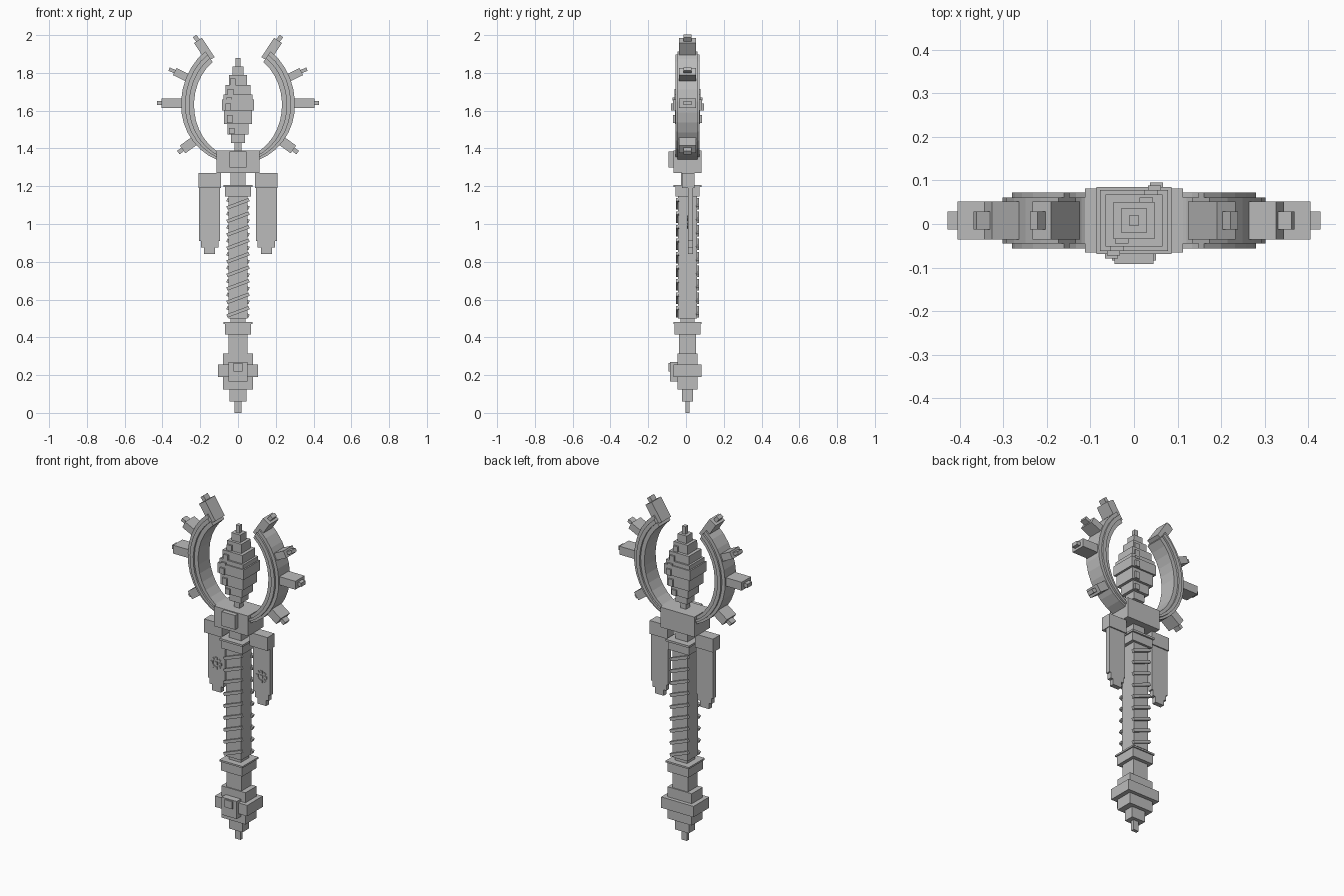
import bpy, bmesh, math
from mathutils import Matrix, Vector

if "Cube" in bpy.data.objects:
    bpy.data.objects.remove(bpy.data.objects["Cube"], do_unlink=True)

stone = bpy.data.materials.new("grey stone")
stone.use_nodes = True
GREY = (0.5, 0.5, 0.5, 1)
stone.diffuse_color = GREY
stone.node_tree.nodes["Principled BSDF"].inputs["Base Color"].default_value = GREY

AXIS_Y = 0.008  # depth of the shaft axis


def finish(name, bm):
    bmesh.ops.recalc_face_normals(bm, faces=bm.faces[:])
    mesh = bpy.data.meshes.new(name)
    bm.to_mesh(mesh)
    bm.free()
    mesh.materials.append(stone)
    obj = bpy.data.objects.new(name, mesh)
    bpy.context.collection.objects.link(obj)
    return obj


def add_box(bm, centre, size, angle=0.0):
    """Box turned by angle about the depth axis."""
    m = (Matrix.Translation(centre) @ Matrix.Rotation(-angle, 4, 'Y')
         @ Matrix.Diagonal((*size, 1)))
    bmesh.ops.create_cube(bm, size=1, matrix=m)


def tiers(name, rows):
    """Stack of centred blocks: bottom, top, half width, half depth."""
    bm = bmesh.new()
    for z0, z1, hx, hy in rows:
        add_box(bm, (0, AXIS_Y, (z0 + z1) / 2), (2 * hx, 2 * hy, z1 - z0))
    return finish(name, bm)


def plate(name, hx, z0, z1, y0, y1):
    bm = bmesh.new()
    add_box(bm, (0, (y0 + y1) / 2, (z0 + z1) / 2), (2 * hx, y1 - y0, z1 - z0))
    return finish(name, bm)


# Pommel with its stepped tip and front boss
tiers("pommel", [(0, .06, .018, .01), (.06, .125, .045, .03), (.125, .19, .08, .052),
                 (.19, .255, .107, .074), (.255, .315, .08, .052)])
plate("pommel_boss", .05, .165, .27, -.084, -.04)
plate("pommel_stud", .025, .22, .265, -.092, -.08)

# Shaft, collars and head block
tiers("lower_neck", [(.31, .415, .05, .046)])
tiers("lower_collar", [(.415, .475, .07, .068), (.47, .48, .077, .075), (.48, .505, .04, .038)])
tiers("grip", [(.5, 1.145, .05, .05)])
tiers("upper_collar", [(1.145, 1.2, .07, .064), (1.195, 1.207, .077, .074)])
tiers("upper_neck", [(1.2, 1.28, .04, .035)])
tiers("head_block", [(1.27, 1.39, .113, .074)])
plate("head_boss", .045, 1.3, 1.385, -.092, -.05)

# Slanted binding on the front and back of the grip
bm = bmesh.new()
for i in range(9):
    z = .535 + i * .0715
    for side in (-1, 1):
        add_box(bm, (0, AXIS_Y + side * .053, z), (.125, .016, .018), -side * .36)
finish("grip_binding", bm)


# Open ring: a wide middle band over a thinner core
def ring(name, a_in, a_out, half_depth, steps=28):
    bm = bmesh.new()
    loops = []
    for i in range(steps + 1):
        t = math.radians(55 - 290 * i / steps)
        loop = []
        for a, y in ((a_in, -1), (a_out, -1), (a_out, 1), (a_in, 1)):
            b = a + .045 if math.sin(t) > 0 else a + .045 - (a - .233) * .5
            loop.append(bm.verts.new((a * math.cos(t), AXIS_Y + y * half_depth,
                                      1.63 + b * math.sin(t))))
        loops.append(loop)
    for p, q in zip(loops, loops[1:]):
        for k in range(4):
            n = (k + 1) % 4
            bm.faces.new((p[k], p[n], q[n], q[k]))
    bm.faces.new(loops[0])
    bm.faces.new(loops[-1])
    finish(name, bm)


ring("ring_core", .233, .302, .053)
ring("ring_band", .258, .281, .064)

# Spikes around the ring: start, shoulder, tip and width
SPIKES = [("upper", (.145, 1.87), (.212, 1.972), (.23, 1.995), .05),
          ("high", (.255, 1.768), (.335, 1.807), (.365, 1.82), .042),
          ("middle", (.28, 1.64), (.405, 1.64), (.428, 1.64), .05),
          ("lower", (.235, 1.437), (.293, 1.395), (.316, 1.378), .05)]
for label, start, shoulder, tip, width in SPIKES:
    for side, word in ((1, "left"), (-1, "right")):
        bm = bmesh.new()
        for a, b, w, depth in ((start, shoulder, width, .088), (shoulder, tip, width * .45, .042)):
            a, b = Vector((a[0] * side, a[1])), Vector((b[0] * side, b[1]))
            d, c = b - a, (a + b) / 2
            add_box(bm, (c.x, AXIS_Y, c.y), (d.length, depth, w), math.atan2(d.y, d.x))
        finish(f"{label}_spike_{word}", bm)

# Stepped flame, with small chips on two opposite corners
flame = [(1.385, 1.43, .018, .018), (1.43, 1.475, .038, .036), (1.475, 1.53, .056, .052),
         (1.53, 1.6, .073, .067), (1.6, 1.66, .086, .077), (1.66, 1.685, .078, .07),
         (1.685, 1.735, .066, .06), (1.735, 1.79, .047, .043), (1.79, 1.835, .03, .028),
         (1.835, 1.88, .012, .012)]
tiers("flame", flame)
bm = bmesh.new()
for z0, z1, hx, hy in flame[2:8]:
    for s in (-1, 1):
        add_box(bm, (s * hx * .6, AXIS_Y + s * hy, (z0 + z1) / 2 - .01),
                (.03, .02, .6 * (z1 - z0)))
finish("flame_chips", bm)

# Hanging banners with a stepped hem and a raised rosette
for side, word in ((1, "left"), (-1, "right")):
    x = side * .15
    bm = bmesh.new()
    for z0, z1, w in ((.91, 1.2, .112), (.875, .91, .092), (.84, .875, .058)):
        add_box(bm, (x, .024, (z0 + z1) / 2), (w, .028, z1 - z0))
    finish(f"banner_{word}", bm)
    bm = bmesh.new()
    add_box(bm, (x, .012, 1.23), (.12, .066, .08))
    finish(f"banner_rail_{word}", bm)
    bm = bmesh.new()
    for i in range(8):
        t = i * math.pi / 4
        add_box(bm, (x + .028 * math.cos(t), .008, 1.01 + .028 * math.sin(t)),
                (.015, .008, .015), t)
    add_box(bm, (x, .008, 1.01), (.018, .008, .018))
    finish(f"rosette_{word}", bm)
